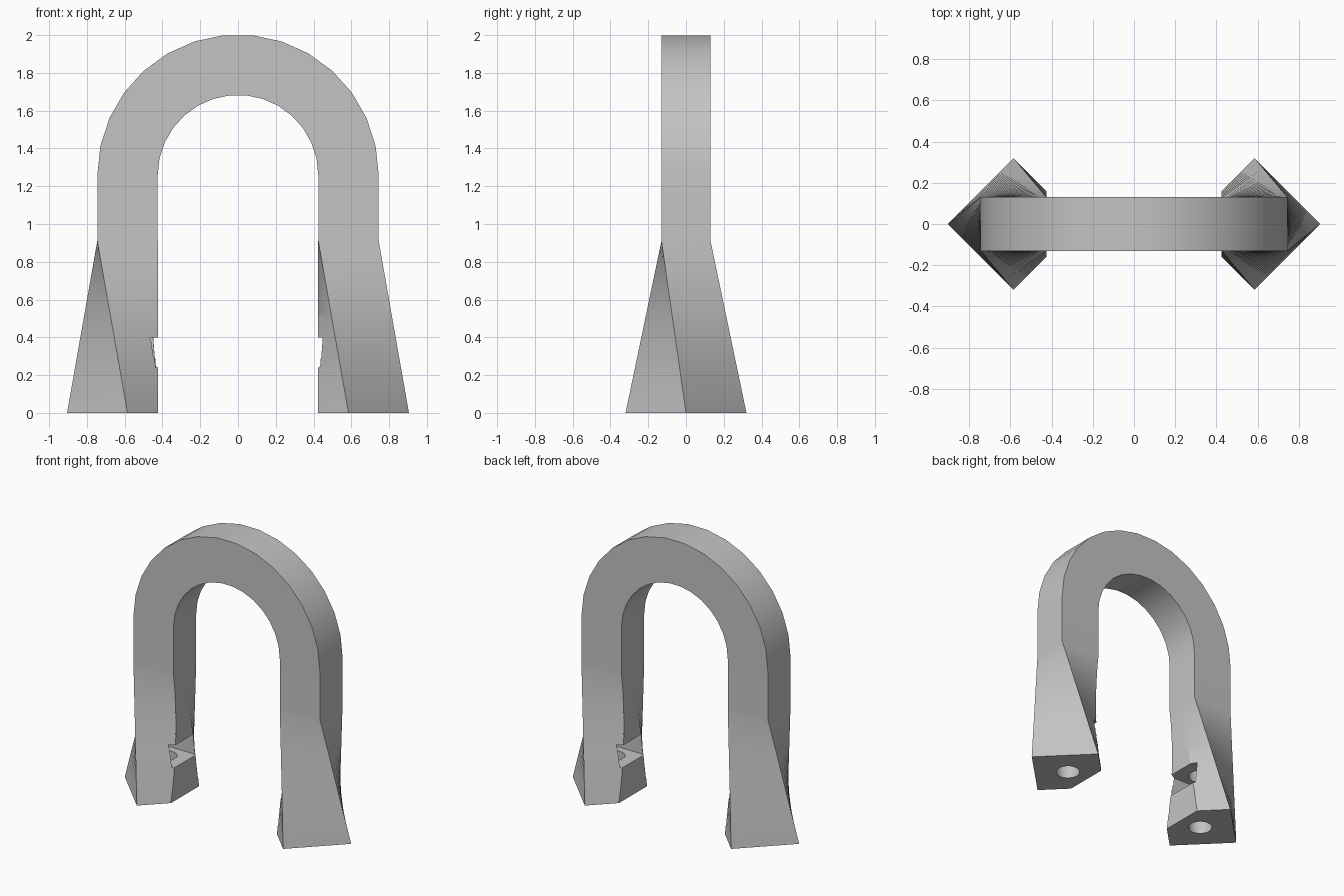
import bpy, bmesh
from math import sin, cos, pi, radians

old = bpy.data.objects.get("Cube")
if old:
    bpy.data.objects.remove(old, do_unlink=True)

MID, HALF_W, HALF_D = 0.585, 0.16, 0.13   # leg centre, half bar width, half depth
TWIST_TOP, SPRING, FOOT = 0.91, 1.258, 0.32
LAYERS, ARC_STEPS = 24, 15

grey = bpy.data.materials.new("plain_grey")
grey.use_nodes = True
grey.diffuse_color = (0.55, 0.55, 0.55, 1)
grey.node_tree.nodes["Principled BSDF"].inputs["Base Color"].default_value = (0.55, 0.55, 0.55, 1)


def loft(name, rings):
    """Skin a list of equal-length rings and cap both ends."""
    bm = bmesh.new()
    loops = [[bm.verts.new(p) for p in ring] for ring in rings]
    n = len(loops[0])
    for a, b in zip(loops, loops[1:]):
        for i in range(n):
            j = (i + 1) % n
            bm.faces.new((a[i], a[j], b[j], b[i]))
    bm.faces.new(loops[0])
    bm.faces.new(loops[-1])
    bmesh.ops.recalc_face_normals(bm, faces=bm.faces)
    mesh = bpy.data.meshes.new(name)
    bm.to_mesh(mesh)
    bm.free()
    mesh.materials.append(grey)
    ob = bpy.data.objects.new(name, mesh)
    bpy.context.collection.objects.link(ob)
    return ob


def prism(name, outline, z0, z1):
    return loft(name, [[(x, y, z) for x, y in outline] for z in (z0, z1)])


# Bar section (outward, depth) and the diamond foot it twists into
bar = [(HALF_W, -HALF_D), (HALF_W, HALF_D), (-HALF_W, HALF_D), (-HALF_W, -HALF_D)]
diamond = [(FOOT, 0), (0, FOOT), (-FOOT, 0), (0, -FOOT)]


def leg_rings(side):
    foot = diamond if side > 0 else diamond[-1:] + diamond[:-1]
    rings = []
    for k in range(LAYERS + 1):
        t = k / LAYERS
        rings.append([(side * (MID + f[0] + (b[0] - f[0]) * t),
                       f[1] + (b[1] - f[1]) * t, TWIST_TOP * t)
                      for f, b in zip(foot, bar)])
    return rings


# Whole arch: right-hand leg, half ring, other leg
arc = []
for k in range(ARC_STEPS + 1):
    a = pi * k / ARC_STEPS
    arc.append([((MID + u) * cos(a), y, SPRING + (MID + u) * sin(a)) for u, y in bar])
arch = loft("arch_handle", leg_rings(1) + arc + leg_rings(-1)[::-1])

# Cutters: flat inner faces, nut pockets and screw holes
g = HALF_W + 0.001
inner = MID - g
cutters = [prism("inner_trim", [(-inner, -1), (inner, -1), (inner, 1), (-inner, 1)], -0.1, 0.95)]
for side in (1, -1):
    pocket = [(0.15, 0), (0.075, HALF_D), (-0.4, HALF_D), (-0.4, -HALF_D), (0.075, -HALF_D)]
    cutters.append(prism("nut_pocket", [(side * (MID + u), y) for u, y in pocket], 0.24, 0.40))
    hole = [(side * MID + 0.08 * cos(radians(a)), 0.08 * sin(radians(a))) for a in range(0, 360, 15)]
    cutters.append(prism("screw_hole", hole, -0.1, 0.55))

bpy.context.view_layer.objects.active = arch
arch.select_set(True)
for cutter in cutters:
    cutter.hide_render = True
    mod = arch.modifiers.new(cutter.name, "BOOLEAN")
    mod.operation = "DIFFERENCE"
    mod.solver = "EXACT"
    mod.object = cutter
    bpy.ops.object.modifier_apply(modifier=mod.name)
    bpy.data.objects.remove(cutter, do_unlink=True)

# Smooth the curves, keep the hard edges
bpy.ops.object.shade_smooth_by_angle(angle=radians(25))
